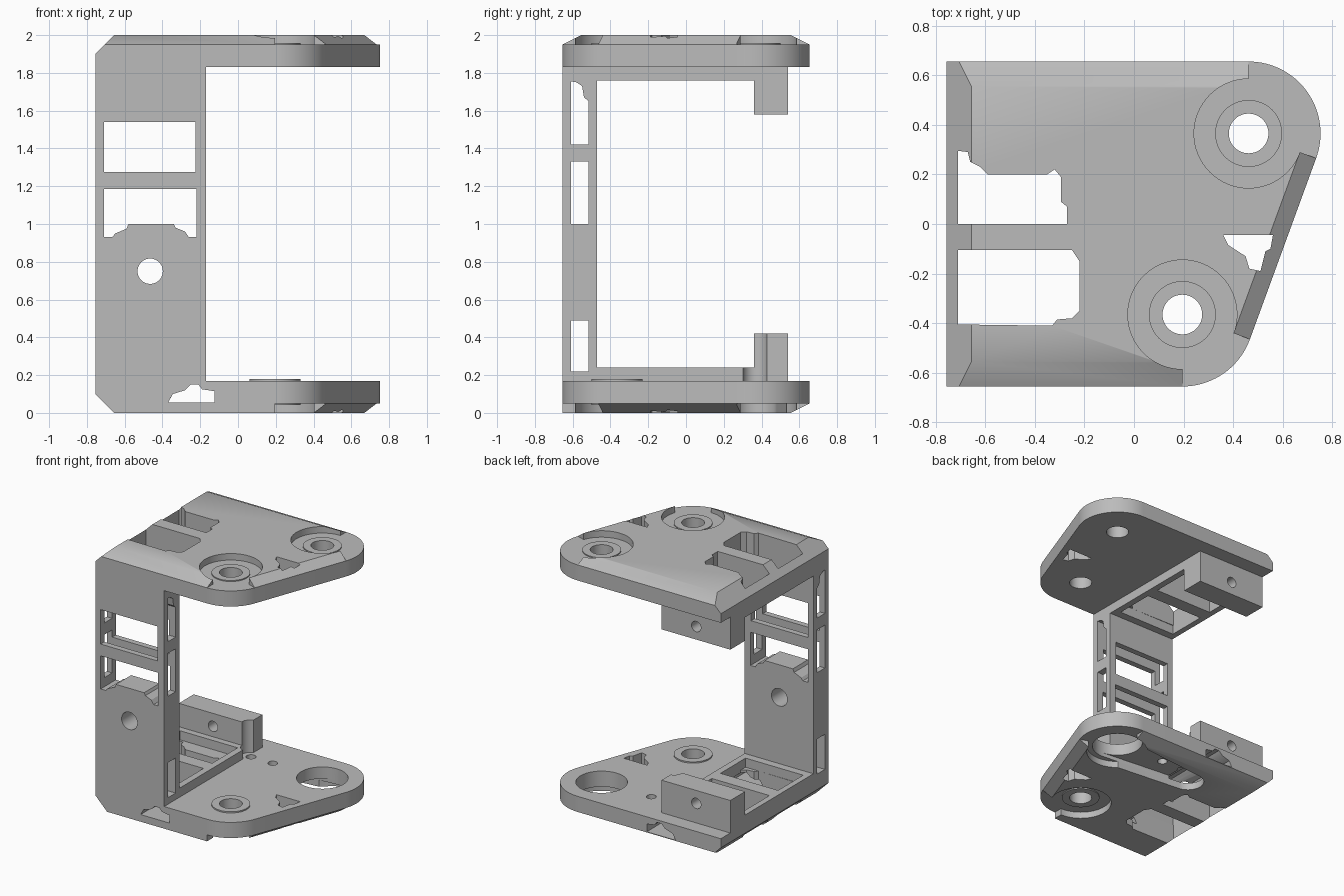
import bpy
import bmesh
import math
from mathutils import Vector

if "Cube" in bpy.data.objects:
    bpy.data.objects.remove(bpy.data.objects["Cube"], do_unlink=True)

grey = bpy.data.materials.new("plain_grey")
grey.use_nodes = True
GREY = (0.5, 0.5, 0.5, 1)
grey.diffuse_color = GREY
grey.node_tree.nodes["Principled BSDF"].inputs["Base Color"].default_value = GREY

# Main dimensions
X, Y, R = 0.755, 0.655, 0.29
BACK_PIVOT = Vector((0.462, 0.365))
FRONT_PIVOT = Vector((0.195, -0.365))
PLATE, STEP = 0.17, 0.05
run = (BACK_PIVOT - FRONT_PIVOT).normalized()
SIDE = Vector((run.y, -run.x))
COLUMN_X = -0.17
parts, cutters = [], []


def loft(name, lower, upper, a, b, axis="z"):
    """Solid between two matching outlines at levels a and b on an axis."""
    place = {"z": lambda u, v, w: (u, v, w),
             "y": lambda u, v, w: (u, w, v),
             "x": lambda u, v, w: (w, u, v)}[axis]
    bm = bmesh.new()
    rings = [[bm.verts.new(place(p[0], p[1], w)) for p in pts]
             for pts, w in ((lower, a), (upper, b))]
    n = len(lower)
    bm.faces.new(rings[0])
    bm.faces.new(rings[1])
    for i in range(n):
        j = (i + 1) % n
        bm.faces.new((rings[0][i], rings[0][j], rings[1][j], rings[1][i]))
    bmesh.ops.recalc_face_normals(bm, faces=bm.faces)
    mesh = bpy.data.meshes.new(name)
    bm.to_mesh(mesh)
    bm.free()
    mesh.materials.append(grey)
    obj = bpy.data.objects.new(name, mesh)
    bpy.context.collection.objects.link(obj)
    return obj


def part(name, pts, a, b, axis="z", top=None):
    obj = loft(name, pts, top or pts, a, b, axis)
    parts.append(obj)
    return obj


def cutter(pts, a, b, axis="z"):
    obj = loft("cutter", pts, pts, a, b, axis)
    obj.hide_render = True
    cutters.append(obj)
    return obj


def cut(obj, tools):
    for tool in tools:
        mod = obj.modifiers.new("cut", "BOOLEAN")
        mod.operation = "DIFFERENCE"
        mod.solver = "EXACT"
        mod.object = tool
    bpy.context.view_layer.update()
    graph = bpy.context.evaluated_depsgraph_get()
    mesh = bpy.data.meshes.new_from_object(obj.evaluated_get(graph))
    obj.modifiers.clear()
    obj.data = mesh


def arc(c, r, start=0, end=360, n=48):
    full = end - start == 360
    steps = n if full else n + 1
    angles = [math.radians(start + (end - start) * i / n) for i in range(steps)]
    return [(c[0] + r * math.cos(t), c[1] + r * math.sin(t)) for t in angles]


def box(u0, u1, v0, v1):
    return [(u0, v0), (u1, v0), (u1, v1), (u0, v1)]


# Outline shared by both end plates
tilt = math.degrees(math.atan2(SIDE.y, SIDE.x))
outline = ([(-X, -Y)] + arc(FRONT_PIVOT, R, -90, tilt, 20)
           + arc(BACK_PIVOT, R, tilt, 90, 30) + [(-X, Y)])


def rim(front, back, side):
    f, b = FRONT_PIVOT, BACK_PIVOT
    return [(-X, front - Y), (f.x, front - Y), f, f + SIDE * (R - side),
            b + SIDE * (R - side), b, (b.x, Y - back), (-X, Y - back)]


# Openings through both plates
front_window = [(-0.71, -0.405), (-0.33, -0.41), (-0.31, -0.385), (-0.25, -0.38),
                (-0.22, -0.35), (-0.22, -0.15), (-0.25, -0.105), (-0.71, -0.105)]
back_window = [(-0.71, 0), (-0.27, 0), (-0.27, 0.07), (-0.295, 0.09), (-0.295, 0.19),
               (-0.32, 0.22), (-0.35, 0.2), (-0.59, 0.2), (-0.62, 0.23),
               (-0.66, 0.25), (-0.67, 0.29), (-0.71, 0.295)]
side_slot = [(0.36, -0.045), (0.56, -0.045), (0.55, -0.1), (0.53, -0.11),
             (0.51, -0.19), (0.465, -0.18), (0.45, -0.13), (0.38, -0.085)]
openings = [cutter(p, -1, 3) for p in (front_window, back_window, side_slot)]
frame_openings = [cutter(box(-0.71, -0.22, *v), -1, 3)
                  for v in ((-0.41, -0.105), (0, 0.31))]
pivot_hole = {p: cutter(arc(c, 0.08), -1, 3)
              for p, c in (("front", FRONT_PIVOT), ("back", BACK_PIVOT))}
recesses = [cutter(arc(c, 0.22, n=64), -1, 3) for c in (FRONT_PIVOT, BACK_PIVOT)]
screw_notch = cutter(arc((-0.155, BACK_PIVOT.y), 0.065), 0.1, 1)
block_hole = {}

for level in ("upper", "lower"):
    def z(h):
        # Height measured inwards from the outer face of this end
        return 2 - h if level == "upper" else h

    # Plate, bevelled rim layer and sloped right edge
    slope = cutter([(-0.95, z(0.295)), (-0.555, z(-0.1)), (-0.95, z(-0.1))], -2, 2, "y")
    plate = part(level + "_plate", outline, z(PLATE), z(STEP))
    front_bevel = 0.1 if level == "upper" else 0
    rim_layer = part(level + "_rim", rim(0, 0, 0), z(STEP), z(0),
                     top=rim(front_bevel, 0.1, 0.07))
    plate_cuts = [slope] + openings + [pivot_hole["front"]]
    rim_cuts = [slope] + openings + recesses

    if level == "upper":
        plate_cuts.append(pivot_hole["back"])
    else:
        # Large pivot opening with a tapered arm pocket and screw holes
        big_hole = cutter(arc(BACK_PIVOT, 0.18, n=64), -1, 1)
        pocket = (arc(BACK_PIVOT, 0.18, -95, 95, 30)
                  + arc((-0.2, BACK_PIVOT.y), 0.115, 95, 265, 24))
        arm_pocket = cutter(pocket, -1, 0.08)
        screws = [cutter(arc((x, BACK_PIVOT.y), 0.035, n=24), -1, 1)
                  for x in (0.04, -0.145)]
        cable_tunnel = cutter([(-0.37, 0.055), (-0.125, 0.055), (-0.125, 0.115),
                               (-0.19, 0.125), (-0.21, 0.15), (-0.25, 0.15),
                               (-0.28, 0.12), (-0.345, 0.1)], -2, 2, "y")
        plate_cuts += [big_hole, arm_pocket, cable_tunnel] + screws
        rim_cuts.append(arm_pocket)
    cut(plate, plate_cuts)
    cut(rim_layer, rim_cuts)

    # Raised rings around the pivots
    ring_spots = [("front", FRONT_PIVOT, z(STEP), z(STEP - 0.008))]
    if level == "upper":
        ring_spots.append(("back", BACK_PIVOT, z(STEP), z(STEP - 0.008)))
    else:
        ring_spots.append(("front", FRONT_PIVOT, z(PLATE), z(PLATE + 0.01)))
    for spot, centre, a, b in ring_spots:
        ring = part(level + "_" + spot + "_pivot_ring", arc(centre, 0.135), a, b)
        cut(ring, [pivot_hole[spot]])

    # Window frame and drilled mounting block
    frame = part(level + "_window_frame", box(-X, COLUMN_X, -0.47, 0.36),
                 z(PLATE), z(0.24))
    block = part(level + "_mounting_block", box(-X, COLUMN_X, 0.36, 0.54),
                 z(PLATE), z(0.42))
    hole = cutter(arc((-0.465, z(0.32)), 0.04, n=32), 0.2, 0.8, "y")
    notch = [screw_notch] if level == "lower" else []
    cut(frame, frame_openings + notch)
    cut(block, [hole] + notch)

# Upright column with front windows, side windows and a bolt hole
column = part("column", box(-X, COLUMN_X, -Y, -0.47), PLATE, 2 - PLATE)
lower_window = [(-0.71, 0.93), (-0.665, 0.93), (-0.65, 0.95), (-0.59, 0.975),
                (-0.58, 1.0), (-0.34, 1.0), (-0.33, 0.98), (-0.28, 0.96),
                (-0.26, 0.93), (-0.22, 0.93), (-0.22, 1.185), (-0.71, 1.185)]
top_side_window = [(-0.61, 1.42), (-0.515, 1.42), (-0.515, 1.65), (-0.54, 1.67),
                   (-0.55, 1.73), (-0.58, 1.75), (-0.61, 1.755)]
column_cuts = [cutter(p, -1, 0, "y") for p in
               (box(-0.71, -0.225, 1.275, 1.54), lower_window,
                arc((-0.465, 0.75), 0.067, n=40))]
column_cuts += [cutter(p, -1, 0, "x") for p in
                (box(-0.61, -0.515, 0.22, 0.49), box(-0.61, -0.515, 1.0, 1.33),
                 top_side_window)]
cut(column, column_cuts)

# Remove the cutters and keep sharp edges crisp
for tool in cutters:
    bpy.data.objects.remove(tool, do_unlink=True)
bpy.ops.object.select_all(action="DESELECT")
for obj in parts:
    obj.select_set(True)
bpy.context.view_layer.objects.active = parts[0]
bpy.ops.object.shade_smooth_by_angle(angle=math.radians(30))
